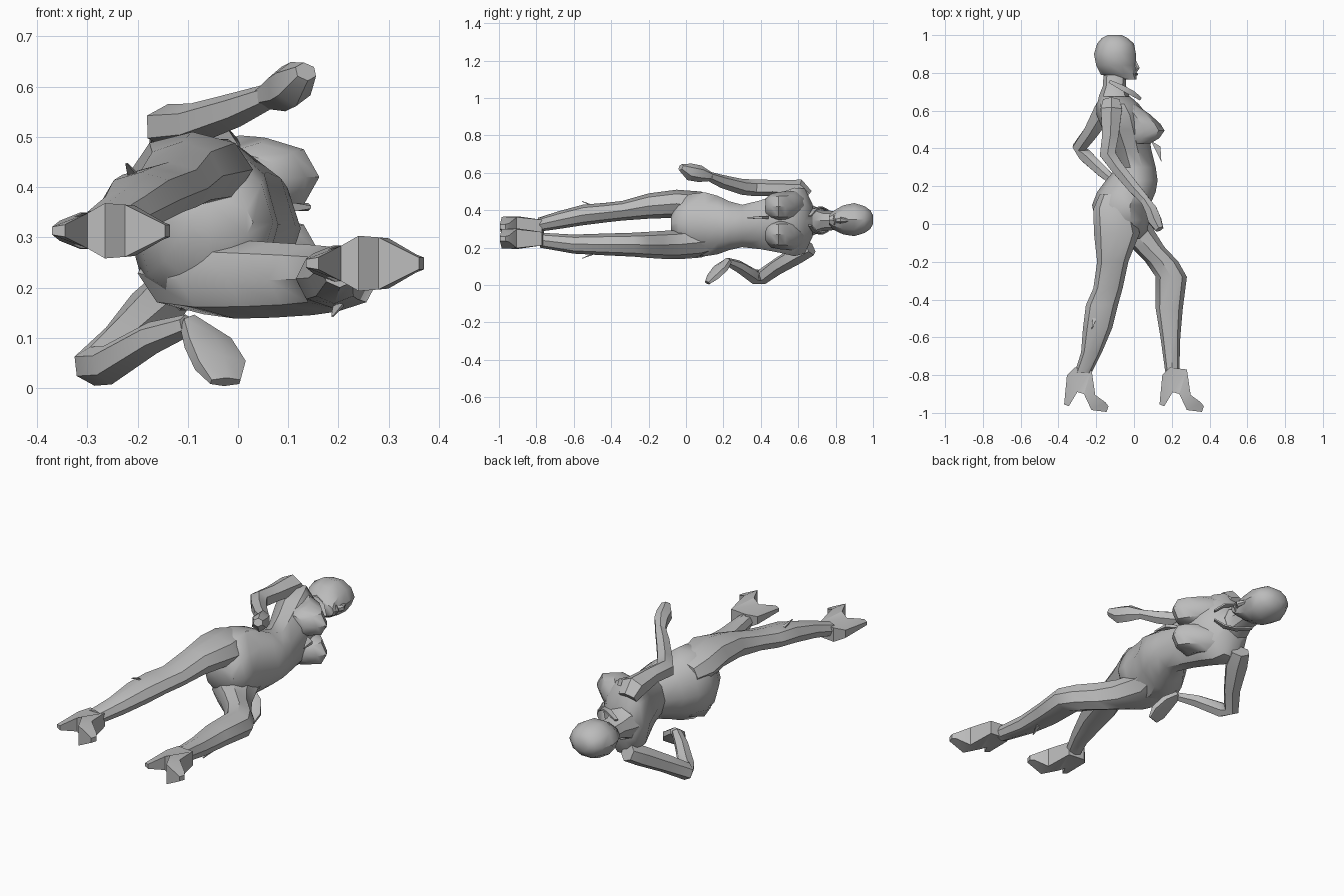
import bpy, bmesh, math
from mathutils import Vector

if "Cube" in bpy.data.objects:
    bpy.data.objects.remove(bpy.data.objects["Cube"])

grey = bpy.data.materials.new("plain grey")
grey.use_nodes = True
COL = (0.5, 0.5, 0.5, 1)
grey.diffuse_color = COL
grey.node_tree.nodes["Principled BSDF"].inputs["Base Color"].default_value = COL


def finish(name, bm, angle=40):
    bmesh.ops.recalc_face_normals(bm, faces=bm.faces)
    me = bpy.data.meshes.new(name)
    bm.to_mesh(me)
    bm.free()
    me.materials.append(grey)
    ob = bpy.data.objects.new(name, me)
    bpy.context.collection.objects.link(ob)
    bpy.ops.object.select_all(action='DESELECT')
    ob.select_set(True)
    bpy.context.view_layer.objects.active = ob
    bpy.ops.object.shade_smooth_by_angle(angle=math.radians(angle))


def skin(name, rings):
    """Bridge a list of point rings and cap both ends."""
    bm = bmesh.new()
    vs = [[bm.verts.new(p) for p in r] for r in rings]
    n = len(vs[0])
    for a, b in zip(vs, vs[1:]):
        for i in range(n):
            j = (i + 1) % n
            bm.faces.new((a[i], a[j], b[j], b[i]))
    bm.faces.new(vs[0])
    bm.faces.new(vs[-1])
    finish(name, bm)


def body(name, sections, n=8):
    """Loft along y from sections (y, back x, front x, low z, high z)."""
    rings = []
    for y, x0, x1, z0, z1 in sections:
        rings.append([((x0 + x1) / 2 + (x1 - x0) / 2 * math.cos(math.tau * i / n), y,
                       (z0 + z1) / 2 + (z1 - z0) / 2 * math.sin(math.tau * i / n))
                      for i in range(n)])
    skin(name, rings)


def limb(name, path, n=6):
    """Loft along a bent path of (x, y, z, sideways radius, upright radius)."""
    pts = [Vector(p[:3]) for p in path]
    rings = []
    for k, p in enumerate(path):
        t = (pts[min(k + 1, len(pts) - 1)] - pts[max(k - 1, 0)]).normalized()
        u = t.cross(Vector((0, 0, 1))).normalized()
        v = u.cross(t)
        rings.append([pts[k] + u * p[3] * math.cos(math.tau * (i + .5) / n)
                      + v * p[4] * math.sin(math.tau * (i + .5) / n) for i in range(n)])
    skin(name, rings)


def prism(name, outline, z):
    """Extrude an outline of (x, y, half width) about height z."""
    bm = bmesh.new()
    a, b = [[bm.verts.new((x, y, z + s * w)) for x, y, w in outline] for s in (-1, 1)]
    caps = [bm.faces.new(a), bm.faces.new(b)]
    for i in range(len(a)):
        j = (i + 1) % len(a)
        bm.faces.new((a[i], a[j], b[j], b[i]))
    bmesh.ops.triangulate(bm, faces=caps)
    finish(name, bm, 30)


# Torso, bust and neck
body("torso", [
    (-.08, -.10, .03, .29, .37), (-.04, -.17, .07, .2, .46), (.02, -.205, .08, .155, .495),
    (.1, -.222, .085, .145, .505), (.17, -.195, .115, .157, .485), (.23, -.15, .125, .18, .455),
    (.3, -.09, .115, .197, .435), (.4, -.12, .09, .185, .46), (.5, -.165, .08, .165, .50),
    (.58, -.20, .07, .145, .53), (.635, -.198, .025, .16, .525), (.675, -.18, -.02, .25, .44)], 10)
for side, s in (("right", -1), ("left", 1)):
    body(side + "_breast", [(y, x0, x1, .345 + s * c - r, .345 + s * c + r)
                            for y, x0, x1, c, r in (
        (.64, -.1, .0, .08, .05), (.58, -.08, .085, .08, .078), (.53, -.06, .14, .075, .08),
        (.495, -.05, .162, .075, .078), (.455, -.05, .135, .075, .068),
        (.425, -.03, .085, .072, .045))])
body("neck", [(.63, -.195, .0, .24, .45), (.68, -.185, -.025, .265, .425),
              (.73, -.165, -.042, .29, .40), (.81, -.16, -.04, .295, .395)])

# Head and face
body("head", [
    (.765, -.05, .012, .32, .375), (.79, -.175, .015, .292, .40), (.84, -.2, .01, .267, .43),
    (.9, -.212, .01, .257, .443), (.955, -.195, .0, .275, .425), (.985, -.17, -.035, .297, .403),
    (1.0, -.14, -.065, .325, .375)], 10)
limb("nose", [(.0, .87, .347, .008, .008), (.016, .825, .347, .016, .017),
              (.006, .805, .347, .01, .014)])
limb("lips", [(.006, .793, .322, .004, .003), (.013, .793, .347, .01, .008),
              (.006, .7931, .372, .004, .003)])

# Thin collar strips running from the nape to the throat
for side, s in (("right", -1), ("left", 1)):
    limb(side + "_collar", [
        (-.13, .755, .345 + s * .055, .012, .006), (-.06, .72, .345 + s * .07, .02, .006),
        (-.005, .69, .345 + s * .06, .02, .006), (.035, .662, .345 + s * .025, .012, .005)], 4)

# Legs
body("left_leg", [
    (.16, -.18, -.02, .34, .465), (.08, -.215, .0, .33, .5), (-.05, -.212, .03, .36, .51),
    (-.2, -.195, -.03, .355, .49), (-.34, -.215, -.06, .345, .45),
    (-.43, -.255, -.085, .335, .44), (-.55, -.27, -.115, .32, .43),
    (-.68, -.28, -.17, .30, .395), (-.79, -.315, -.225, .285, .36)])
body("right_leg", [
    (.16, -.17, .06, .175, .3), (.08, -.2, .06, .147, .31), (-.04, -.12, .11, .138, .295),
    (-.12, -.02, .16, .14, .29), (-.2, .06, .235, .145, .285), (-.28, .115, .28, .152, .28),
    (-.45, .115, .258, .16, .275), (-.6, .14, .245, .168, .27), (-.78, .165, .24, .2, .28)])

# High heeled feet, one outline used twice
FOOT = [(-.315, -.76, .036), (-.225, -.77, .036), (-.205, -.905, .05), (-.15, -.945, .018),
        (-.135, -.965, .012), (-.145, -.995, .012), (-.225, -.985, .052), (-.265, -.9, .055),
        (-.30, -.89, .035), (-.345, -.965, .012), (-.37, -.955, .008), (-.355, -.80, .02)]
prism("left_foot", FOOT, .313)
prism("right_foot", [(x + .505, y, w) for x, y, w in FOOT], .248)

# Arms with flattened hands
limb("left_arm", [
    (-.12, .65, .475, .05, .035), (-.12, .605, .51, .065, .055), (-.125, .47, .52, .05, .042),
    (-.14, .37, .52, .048, .045), (-.09, .30, .525, .04, .042), (.0, .19, .555, .035, .035),
    (.06, .125, .58, .028, .026)])
limb("left_hand", [(.055, .13, .58, .026, .025), (.09, .075, .595, .036, .045),
                   (.11, .02, .605, .04, .046), (.135, -.028, .63, .024, .02)])
limb("right_arm", [
    (-.13, .665, .20, .05, .045), (-.16, .60, .165, .06, .05), (-.225, .49, .1, .045, .045),
    (-.29, .405, .043, .04, .042), (-.26, .365, .045, .04, .04), (-.17, .28, .1, .034, .033),
    (-.10, .22, .125, .025, .022)])
limb("right_hand", [(-.095, .225, .13, .025, .02), (-.06, .185, .09, .06, .025),
                    (-.035, .145, .045, .06, .025), (-.025, .115, .012, .035, .012)])

# Small loose points beside the calves and under the bust
for name, z, x, s in (("left_calf_point", .425, -.21, 1), ("right_calf_point", .165, .2, -1)):
    limb(name, [(x, -.5, z, .014, .005), (x - .012, -.555, z + s * .022, .003, .002)], 4)
prism("bust_tie", [(.09, .44, .008), (.14, .41, .008), (.145, .33, .003), (.115, .39, .008)], .36)
